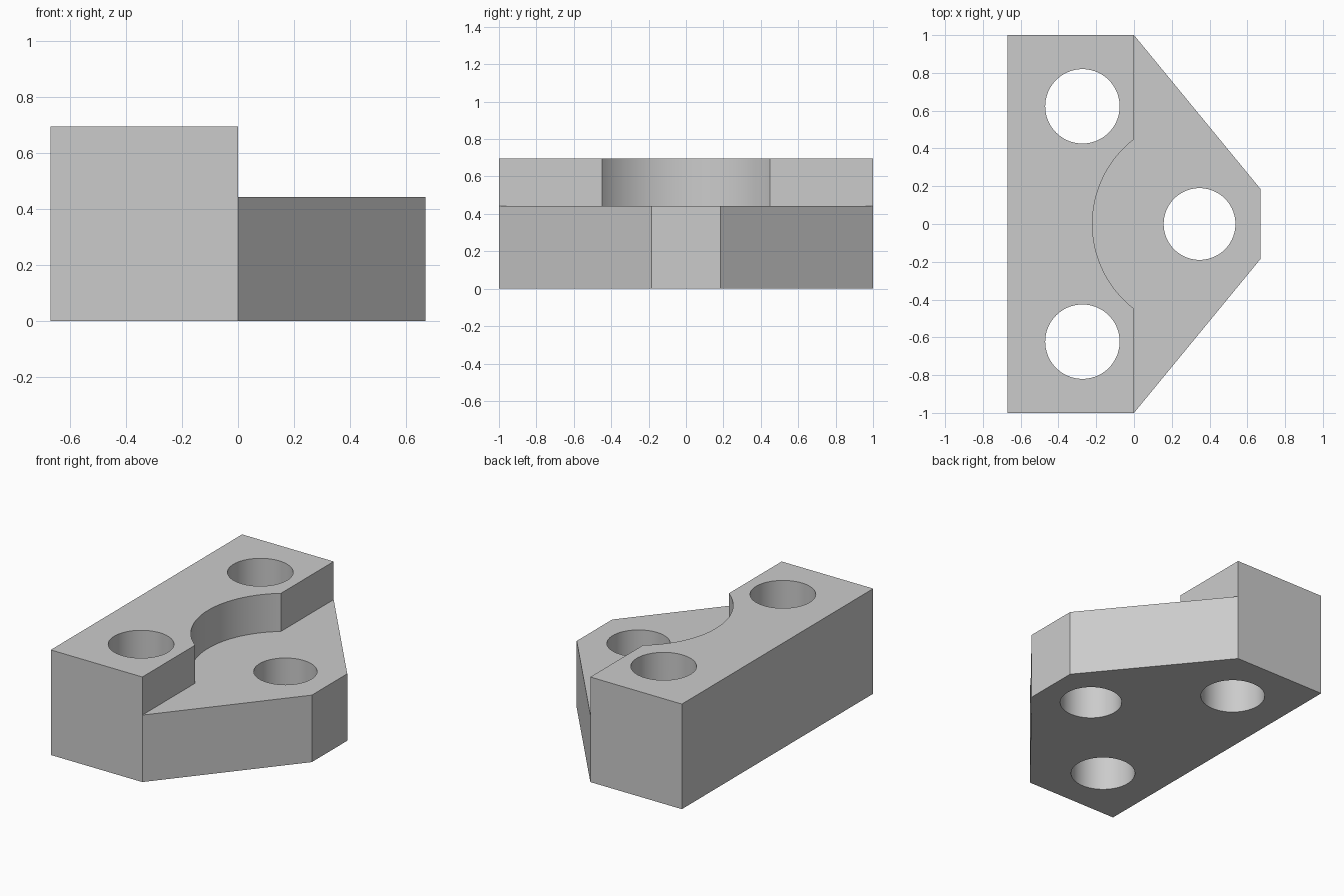
import bpy
import bmesh
import math

cube = bpy.data.objects.get("Cube")
if cube:
    bpy.data.objects.remove(cube, do_unlink=True)

TOP, STEP = 0.695, 0.443      # heights of the tall block and the low nose
NOSE_X = 0.347                # centre of the nose hole and of the curved recess
RECESS_R = 0.567

grey = bpy.data.materials.new("plain grey")
grey.use_nodes = True
colour = (0.6, 0.6, 0.6, 1)
grey.diffuse_color = colour
grey.node_tree.nodes["Principled BSDF"].inputs["Base Color"].default_value = colour


def prism(name, outline, z0, z1):
    """Extrude a counter-clockwise outline from z0 to z1."""
    bm = bmesh.new()
    face = bm.faces.new([bm.verts.new((x, y, z0)) for x, y in outline])
    extruded = bmesh.ops.extrude_face_region(bm, geom=[face], use_keep_orig=True)
    for v in extruded["geom"]:
        if isinstance(v, bmesh.types.BMVert):
            v.co.z = z1
    bmesh.ops.recalc_face_normals(bm, faces=bm.faces)
    mesh = bpy.data.meshes.new(name)
    bm.to_mesh(mesh)
    bm.free()
    mesh.materials.append(grey)
    obj = bpy.data.objects.new(name, mesh)
    bpy.context.collection.objects.link(obj)
    return obj


def arc(cx, cy, r, start, end, steps):
    angles = [start + (end - start) * i / steps for i in range(steps + 1)]
    return [(cx + r * math.cos(a), cy + r * math.sin(a)) for a in angles]


# Body: rectangular block tapering to a blunt nose
body = prism("bracket_body", [(-0.67, -1), (0, -1), (0.67, -0.185),
                              (0.67, 0.185), (0, 1), (-0.67, 1)], 0, TOP)

# Step cutter: everything over the nose plus the curved recess
half = math.acos(NOSE_X / RECESS_R)
recess = arc(NOSE_X, 0, RECESS_R, math.pi - half, math.pi + half, 48)
cutters = [prism("step_cutter", recess + [(0, -1.2), (1, -1.2), (1, 1.2), (0, 1.2)],
                 STEP, 1)]

# Through holes: two in the tall block, one in the nose
for name, x, y, r in (("front_hole", -0.273, -0.623, 0.197),
                      ("back_hole", -0.273, 0.623, 0.197),
                      ("nose_hole", NOSE_X, 0, 0.19)):
    circle = arc(x, y, r, 0, math.tau, 72)[:-1]
    cutters.append(prism(name + "_cutter", circle, -0.2, 1.2))

for cutter in cutters:
    cutter.hide_render = True
    mod = body.modifiers.new(cutter.name, "BOOLEAN")
    mod.operation = "DIFFERENCE"
    mod.solver = "EXACT"
    mod.object = cutter

# Bake the cuts and drop the cutters
depsgraph = bpy.context.evaluated_depsgraph_get()
cut_mesh = bpy.data.meshes.new_from_object(body.evaluated_get(depsgraph))
body.modifiers.clear()
body.data = cut_mesh
for cutter in cutters:
    bpy.data.objects.remove(cutter, do_unlink=True)

# Smooth curved walls, crisp edges
bpy.ops.object.select_all(action="DESELECT")
body.select_set(True)
bpy.context.view_layer.objects.active = body
bpy.ops.object.shade_smooth_by_angle(angle=math.radians(30))
